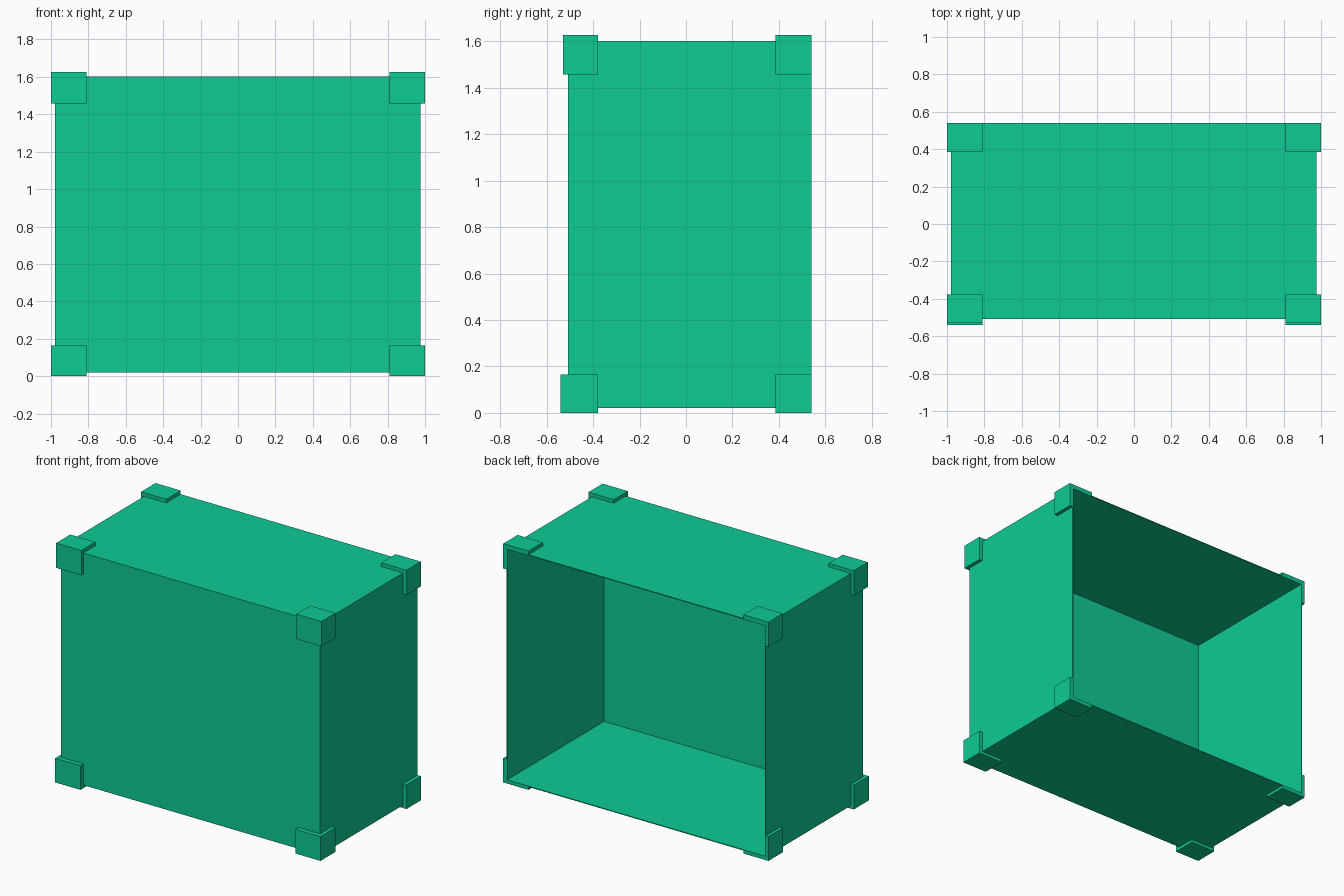
import bpy
import bmesh
from mathutils import Vector

if "Cube" in bpy.data.objects:
    bpy.data.objects.remove(bpy.data.objects["Cube"], do_unlink=True)

green = bpy.data.materials.new("emerald_green")
green.use_nodes = True
colour = (0.0044, 0.597, 0.296, 1)
green.diffuse_color = colour
green.node_tree.nodes["Principled BSDF"].inputs["Base Color"].default_value = colour


def make_box(name, low, high, open_back=False):
    """Box between two corners, optionally without its +y face."""
    low, high = Vector(low), Vector(high)
    bm = bmesh.new()
    bmesh.ops.create_cube(bm, size=1)
    if open_back:
        back = [f for f in bm.faces if f.normal.y > 0.9]
        bmesh.ops.delete(bm, geom=back, context="FACES")
    for v in bm.verts:
        v.co = (low + high) / 2 + v.co * (high - low)
    mesh = bpy.data.meshes.new(name)
    bm.to_mesh(mesh)
    bm.free()
    mesh.materials.append(green)
    obj = bpy.data.objects.new(name, mesh)
    bpy.context.collection.objects.link(obj)
    return obj


def apply_modifier(obj, mod):
    bpy.context.view_layer.objects.active = obj
    bpy.ops.object.modifier_apply(modifier=mod.name)


# Thin-walled case, open at the back
low, high = Vector((-0.978, -0.508, 0.02)), Vector((0.975, 0.54, 1.602))
wall = 0.006
case = make_box("case", low, high, open_back=True)
solid = case.modifiers.new("wall", "SOLIDIFY")
solid.thickness = wall
solid.offset = -1
solid.use_even_offset = True
apply_modifier(case, solid)

# Hollow for the corner guards, ending inside the case walls
half = Vector((wall, wall, wall)) / 2
cutter = make_box("guard_cutter", low + half, high - half + Vector((0, 0.1, 0)))
cutter.hide_render = True

# Corner guards wrapping all eight corners
for side, x0, x1 in (("right", -1, -0.81), ("left", 0.81, 1)):
    for level, z0, z1 in (("bottom", 0, 0.165), ("top", 1.458, 1.627)):
        front_y = -0.54 if level == "bottom" else -0.53
        for end, y0, y1 in (("front", front_y, -0.378), ("back", 0.385, 0.54)):
            guard = make_box(f"corner_guard_{end}_{level}_{side}",
                             (x0, y0, z0), (x1, y1, z1))
            cut = guard.modifiers.new("hollow", "BOOLEAN")
            cut.operation = "DIFFERENCE"
            cut.solver = "EXACT"
            cut.object = cutter
            apply_modifier(guard, cut)

bpy.data.objects.remove(cutter, do_unlink=True)
